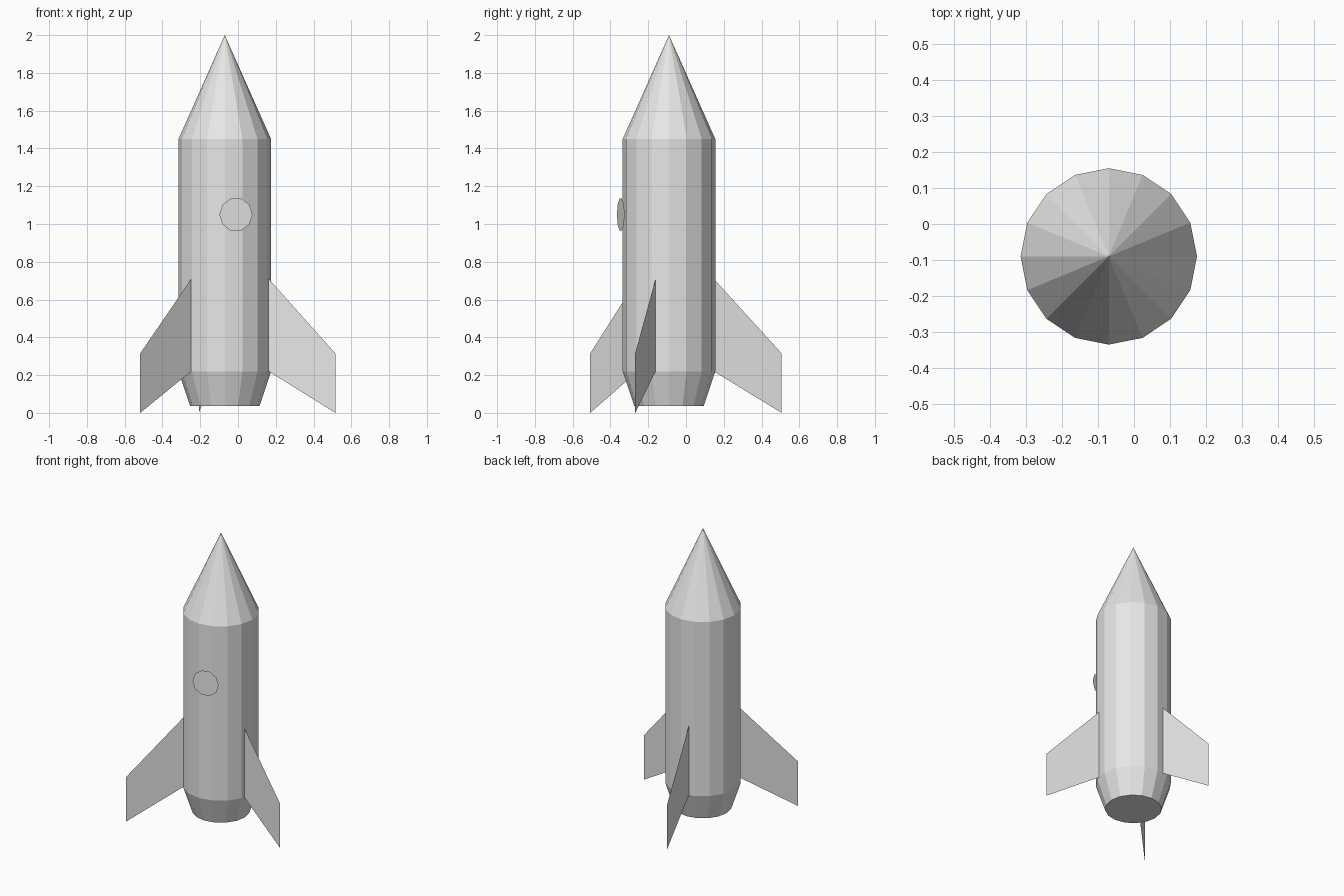
import bpy, bmesh
from math import cos, sin, pi, radians
from mathutils import Vector

if "Cube" in bpy.data.objects:
    bpy.data.objects.remove(bpy.data.objects["Cube"])

AXIS = Vector((-0.07, -0.09, 0.0))   # centre line of the rocket
SIDES = 16

grey = bpy.data.materials.new("light grey")
grey.diffuse_color = (0.8, 0.8, 0.8, 1.0)
grey.use_nodes = True
grey.node_tree.nodes["Principled BSDF"].inputs["Base Color"].default_value = grey.diffuse_color


def add_object(name, bm):
    mesh = bpy.data.meshes.new(name)
    bm.to_mesh(mesh)
    bm.free()
    mesh.materials.append(grey)
    obj = bpy.data.objects.new(name, mesh)
    obj.location = AXIS
    bpy.context.collection.objects.link(obj)
    return obj


def radial(r, angle, z):
    return Vector((r * cos(angle), r * sin(angle), z))


# Hull: tapered tail, straight body and pointed nose in one lathe
bm = bmesh.new()
rings = [[bm.verts.new(radial(r, 2 * pi * i / SIDES, z)) for i in range(SIDES)]
         for r, z in [(0.184, 0.037), (0.245, 0.22), (0.245, 1.45)]]
tip = bm.verts.new((0, 0, 2.0))
bm.faces.new(rings[0][::-1])
for i in range(SIDES):
    j = (i + 1) % SIDES
    for low, high in zip(rings, rings[1:]):
        bm.faces.new((low[i], low[j], high[j], high[i]))
    bm.faces.new((rings[-1][i], rings[-1][j], tip))
add_object("hull", bm)

# Three thin swept fins, evenly spaced
FIN = [(0.243, 0.22), (0.612, 0.0), (0.612, 0.315), (0.243, 0.71)]
for n in range(3):
    angle = radians(-17 + 120 * n)
    bm = bmesh.new()
    bm.faces.new([bm.verts.new(radial(r, angle, z)) for r, z in FIN])
    add_object(f"fin_{n + 1}", bm)

# Round window plate, midway between the two front fins
bm = bmesh.new()
angle = radians(-77)
centre = radial(0.262, angle, 1.05)
across = Vector((-sin(angle), cos(angle), 0))
up = Vector((0, 0, 1))
bm.faces.new([bm.verts.new(centre + 0.09 * (cos(a) * across + sin(a) * up))
              for a in (2 * pi * k / 10 for k in range(10))])
add_object("window", bm)
